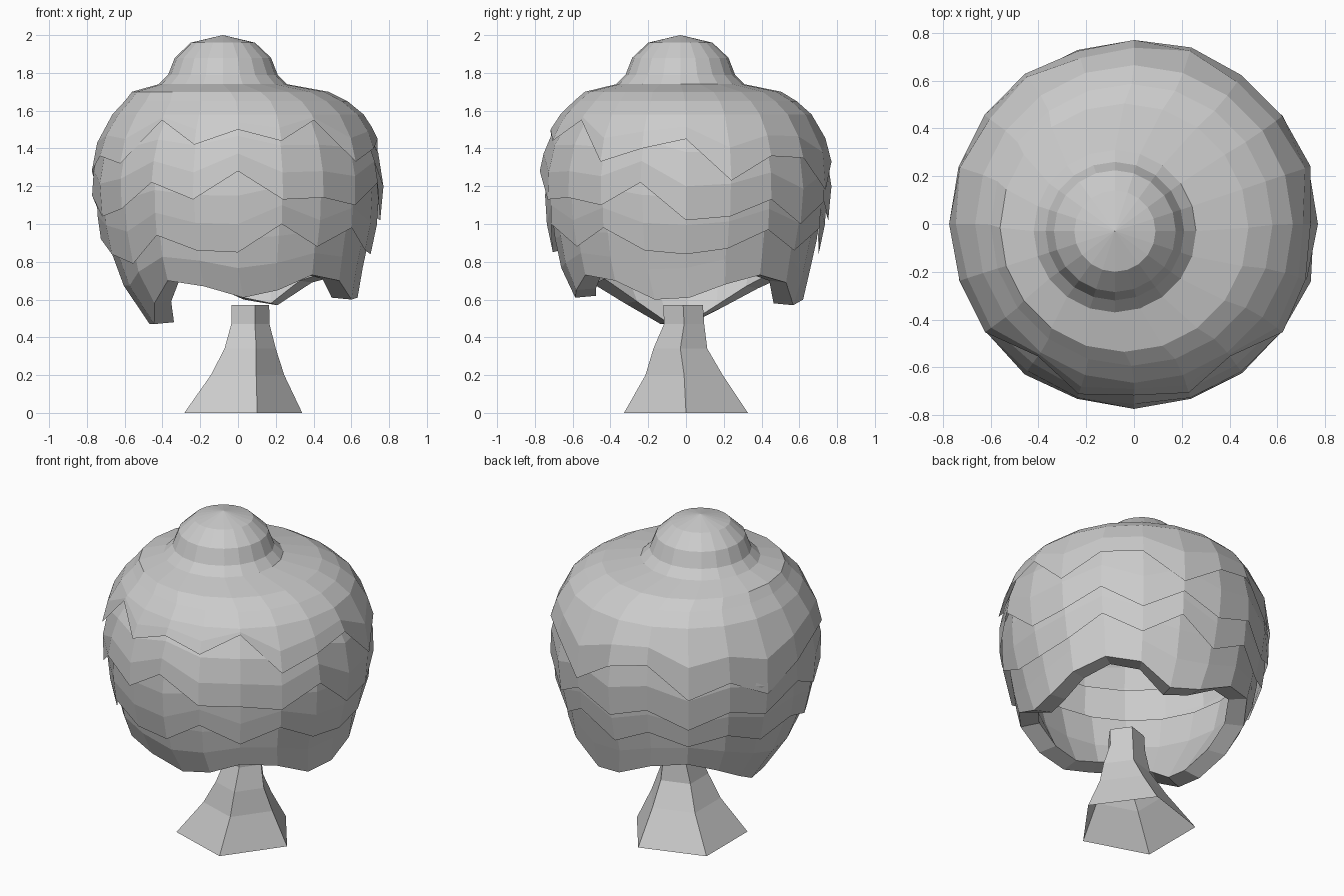
import bpy
from math import cos, sin, tau

if "Cube" in bpy.data.objects:
    bpy.data.objects.remove(bpy.data.objects["Cube"])

N = 20  # columns round the canopy

# Outer canopy silhouette: height, radius
OUTLINE = [(0.40, 0.45), (0.46, 0.49), (0.60, 0.60), (0.70, 0.65), (0.80, 0.69), (1.00, 0.75),
           (1.20, 0.78), (1.36, 0.768), (1.48, 0.73), (1.58, 0.665), (1.65, 0.59),
           (1.70, 0.52), (1.74, 0.34)]


def radius(z):
    for (z0, r0), (z1, r1) in zip(OUTLINE, OUTLINE[1:]):
        if z <= z1:
            return r0 + (r1 - r0) * (z - z0) / (z1 - z0)
    return OUTLINE[-1][1]


def lean(z):
    """The crown leans towards -x near its top, the lowest leaves slightly towards +x."""
    t = min(max((z - 1.6) / 0.14, 0), 1) ** 2
    s = min(max((0.75 - z) / 0.15, 0), 1)
    return -0.08 * t + 0.03 * s, -0.03 * t + 0.02 * s


def loft(name, rings, cap_top=False):
    """Skin equal-length rings of points, running top to bottom."""
    n = len(rings[0])
    verts = [p for ring in rings for p in ring]
    faces = []
    for k in range(len(rings) - 1):
        for i in range(n):
            j = (i + 1) % n
            faces.append((k * n + i, (k + 1) * n + i, (k + 1) * n + j, k * n + j))
    if cap_top:
        faces.append(tuple(range(n)))
    mesh = bpy.data.meshes.new(name)
    mesh.from_pydata(verts, [], faces)
    mesh.update()
    ob = bpy.data.objects.new(name, mesh)
    bpy.context.collection.objects.link(ob)
    return ob


def polar(i, n, r, z, cx=0, cy=0):
    a = tau * i / n
    return (cx + r * cos(a), cy + r * sin(a), z)


def leaf_layer(name, top, hem, inset, rows=3, crown=(), lip=False):
    """Skirt of leaves from a level top down to a ragged hem."""
    rings = [[polar(i, N, r, z, *lean(z)) for i in range(N)] for z, r in crown]
    for k in range(rows + 1):
        t = k / rows
        ring = []
        for i, h in enumerate(hem):
            z = top + (h - top) * t
            ring.append(polar(i, N, radius(z) - inset * (1 - t), z, *lean(z)))
        rings.append(ring)
    if lip:  # turned-in underside and inner wall
        rings.append([polar(i, N, radius(h) - 0.11, h + 0.01, *lean(h)) for i, h in enumerate(hem)])
        rings.append([polar(i, N, 0.59, max(h + 0.15, 0.84)) for i, h in enumerate(hem)])
        rings.append([polar(i, N, 0.64, 1.05) for i in range(N)])
    return loft(name, rings)


# Trunk: five-sided, flared foot, open underneath
trunk = [(0.57, 0.11, 0.055, -0.015), (0.47, 0.112, 0.055, -0.01), (0.34, 0.15, 0.05, -0.03),
         (0.20, 0.215, 0.03, -0.01), (0.0, 0.345, -0.005, 0.0)]
loft("trunk", [[polar(i, 5, r, z, cx, cy) for i in range(5)] for z, r, cx, cy in trunk],
     cap_top=True)

# Leaf layers, hem heights counter-clockwise from +x
hem_upper = [1.45, 1.23, 1.36, 1.35, 1.18, 1.33, 1.38, 1.18, 1.27, 1.15,
             1.28, 1.36, 1.32, 1.55, 1.42, 1.50, 1.44, 1.55, 1.33, 1.40]
hem_middle = [1.02, 1.04, 1.13, 1.00, 1.12, 1.02, 1.10, 0.98, 1.08, 1.02,
              1.15, 1.04, 1.08, 1.22, 1.13, 1.28, 1.13, 1.14, 1.10, 1.22]
hem_lower = [0.84, 0.87, 0.97, 0.86, 0.98, 0.84, 0.95, 0.86, 0.92, 0.84,
             0.92, 0.84, 0.79, 0.94, 0.86, 0.85, 1.00, 0.88, 0.98, 0.86]
hem_bottom = [0.61, 0.68, 0.73, 0.69, 0.57, 0.60, 0.70, 0.73, 0.66, 0.56,
              0.47, 0.47, 0.58, 0.70, 0.67, 0.61, 0.65, 0.73, 0.70, 0.60]
# Topknot and rounded crown run into the upper layer: height, radius
crown = [(2.0, 0.001), (1.96, 0.17), (1.88, 0.255), (1.79, 0.29), (1.74, 0.34),
         (1.70, 0.52), (1.65, 0.59)]
leaf_layer("crown_and_upper_leaves", 1.58, hem_upper, 0.0, rows=2, crown=crown)
leaf_layer("middle_leaves", 1.56, hem_middle, 0.03)
leaf_layer("lower_leaves", 1.30, hem_lower, 0.04)
leaf_layer("bottom_leaves", 1.08, hem_bottom, 0.05, lip=True)
